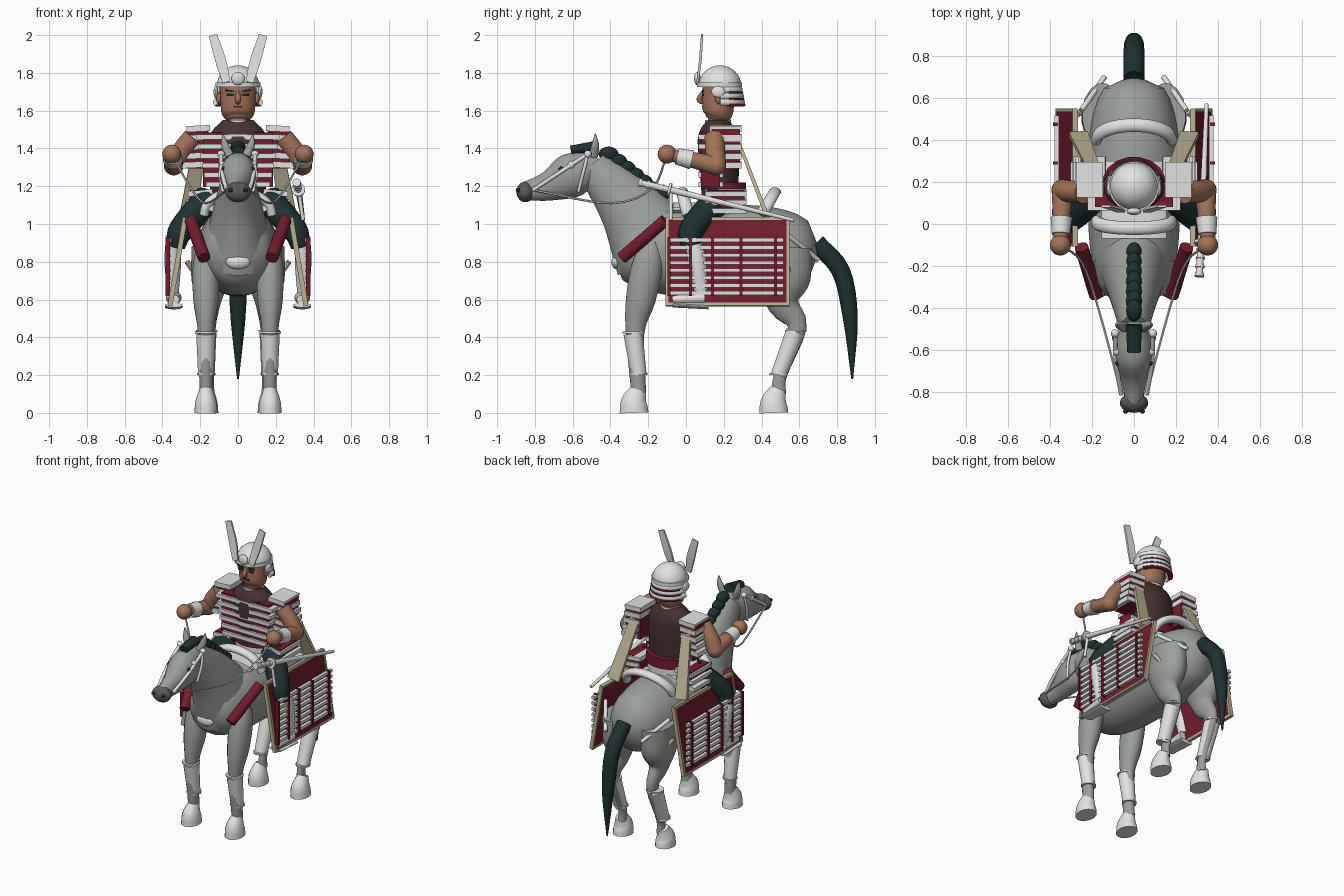
import bpy, bmesh, math
from mathutils import Vector, Matrix

default_cube = bpy.data.objects.get("Cube")
if default_cube:
    bpy.data.objects.remove(default_cube)

X_AXIS, Y_AXIS, Z_AXIS = Matrix.Identity(3)


def material(name, red, green, blue):
    mat = bpy.data.materials.new(name)
    mat.use_nodes = True
    colour = (red, green, blue, 1)
    mat.diffuse_color = colour
    mat.node_tree.nodes["Principled BSDF"].inputs["Base Color"].default_value = colour
    return mat


GREY = material("horse grey", .33, .35, .33)
WHITE = material("armour white", .76, .76, .76)
DARK = material("dark green", .014, .03, .03)
RED = material("dark red", .17, .012, .025)
BEIGE = material("strap beige", .5, .45, .3)
SKIN = material("skin", .36, .17, .1)
BROWN = material("dark brown", .06, .03, .03)
MUZZLE = material("muzzle grey", .1, .1, .09)


def finish(bm, name, mat, smooth=True):
    bmesh.ops.recalc_face_normals(bm, faces=bm.faces)
    mesh = bpy.data.meshes.new(name)
    bm.to_mesh(mesh)
    bm.free()
    mesh.materials.append(mat)
    obj = bpy.data.objects.new(name, mesh)
    bpy.context.collection.objects.link(obj)
    if smooth:
        bpy.ops.object.select_all(action='DESELECT')
        obj.select_set(True)
        bpy.context.view_layer.objects.active = obj
        bpy.ops.object.shade_smooth_by_angle(angle=math.radians(45))


def smooth_path(knots, steps):
    """Pass a rounded curve through the knots."""
    first, last = knots[0], knots[-1]
    padded = [first * 2 - knots[1], *knots, last * 2 - knots[-2]]
    for before, start, end, after in zip(padded, padded[1:], padded[2:], padded[3:]):
        leave, arrive = (end - before) / 2, (after - start) / 2
        for step in range(steps):
            t = step / steps
            ease = t * t * (3 - 2 * t)
            yield (start.lerp(end, ease) + leave * t * (1 - t) ** 2
                   - arrive * t * t * (1 - t))
    yield last


def loft(name, mat, path, radii, wide=1, ref=X_AXIS, sides=16, steps=4):
    """Skin oval rings along a path; wide scales each ring along the ref axis."""
    if isinstance(radii, float):
        radii = [radii] * len(path)
    knots = [Vector((*point, radius)) for point, radius in zip(path, radii)]
    rings = list(smooth_path(knots, steps))
    bm, previous = bmesh.new(), None
    for i, ring in enumerate(rings):
        ahead, behind = rings[min(i + 1, len(rings) - 1)], rings[max(i - 1, 0)]
        along = (ahead - behind).to_3d().normalized()
        across = (ref - along * along.dot(ref)).normalized()
        other = along.cross(across)
        verts = []
        for k in range(sides):
            angle = math.tau * (k + .5) / sides
            offset = across * math.cos(angle) * wide + other * math.sin(angle)
            verts.append(bm.verts.new(ring.to_3d() + offset * ring.w))
        if previous:
            for k in range(sides):
                bm.faces.new((previous[k - 1], previous[k], verts[k], verts[k - 1]))
        else:
            bm.faces.new(verts)
        previous = verts
    bm.faces.new(previous)
    finish(bm, name, mat, smooth=sides > 4)


def upright(x, *points):
    """A path of (y, z) points lying in one upright plane."""
    return [Vector((x, y, z)) for y, z in points]


def arc(centre, across, up, start=0, end=180, count=9):
    angles = [math.radians(start + (end - start) * i / (count - 1)) for i in range(count)]
    return [Vector(centre) + across * math.cos(a) + up * math.sin(a) for a in angles]


def ball(name, mat, centre, radius, stretch=(1, 1, 1)):
    bm = bmesh.new()
    place = Matrix.Translation(centre) @ Matrix.Diagonal((*stretch, 1))
    bmesh.ops.create_uvsphere(bm, u_segments=20, v_segments=12, radius=radius, matrix=place)
    finish(bm, name, mat)


def box(name, mat, centre, size, tilt=0):
    bm = bmesh.new()
    place = Matrix.Translation(centre) @ Matrix.Rotation(tilt, 4, 'Y')
    bmesh.ops.create_cube(bm, size=1, matrix=place @ Matrix.Diagonal((*size, 1)))
    finish(bm, name, mat, smooth=False)


# Horse body, neck and head
rump, chest = upright(0, (.7, .86), (-.39, .86))
body_path = [rump.lerp(chest, i / 20) for i in range(21)]
body_radii = [.245 * (1.001 - abs(i / 10 - 1) ** 3) ** (1 / 3) for i in range(21)]
loft("horse_body", GREY, body_path, body_radii, wide=.9, sides=24, steps=1)
loft("horse_neck", GREY, upright(0, (-.15, .86), (-.3, 1.09), (-.5, 1.31)), (.25, .17, .09), wide=.75, sides=24)
loft("horse_head", GREY, upright(0, (-.46, 1.33), (-.6, 1.26), (-.73, 1.2), (-.87, 1.17)),
     (.06, .12, .08, .045), wide=.8)
ball("horse_muzzle", MUZZLE, (0, -.85, 1.17), .05, stretch=(1.35, .95, 1.1))
ball("chest_ornament", WHITE, (0, -.365, .8), .05, stretch=(1.3, .6, .8))

# Mane, forelock and tail
crest, withers = upright(0, (-.41, 1.37), (-.14, 1.15))
for i in range(7):
    ball("mane_tuft", DARK, crest.lerp(withers, i / 6), .044, stretch=(.85, 1.2, .9))
loft("forelock", DARK, upright(0, (-.61, 1.39), (-.48, 1.41)), (.025, .03), wide=1.3)
loft("horse_tail", DARK, upright(0, (.69, .9), (.82, .75), (.87, .5), (.88, .18)), (.05, .05, .04, .005))

# Saddle
loft("saddle_seat", WHITE, upright(0, (-.07, 1.08), (.3, 1.08)), .035, wide=4.5)
for name, y, lean in (("pommel", .01, -.03), ("cantle", .4, .07)):
    rise = Vector((0, lean, .12))
    loft(name, WHITE, arc((0, y, 1.05), X_AXIS * .18, rise), .025, wide=1.3, ref=Y_AXIS)

# Rider torso, belt and chest armour
loft("rider_torso", BROWN, upright(0, (.18, 1.17), (.17, 1.45), (.17, 1.55)), (.1, .11, .06), wide=1.4)
loft("rider_hips", WHITE, upright(0, (.2, 1.05), (.2, 1.16)), .11, wide=1.3)
loft("rider_belt", RED, upright(0, (.2, 1.15), (.2, 1.22)), .12, wide=1.25)
loft("collar", WHITE, upright(0, (.17, 1.52), (.17, 1.55)), .07)
box("chest_backing", RED, (0, .13, 1.34), (.37, .1, .29))
for i in range(6):
    box("chest_plate", WHITE, (0, .13, 1.46 - i * .05), (.44 - i * .02, .13, .026))

# Rider head and helmet
loft("neck", SKIN, upright(0, (.17, 1.5), (.17, 1.6)), .055)
loft("rider_head", SKIN, upright(0, (.16, 1.55), (.17, 1.6), (.17, 1.75)), (.055, .083, .085), wide=1.1)
loft("nose", SKIN, upright(0, (.09, 1.7), (.07, 1.66), (.09, 1.64)), (.01, .016, .01), sides=8)
box("mouth", DARK, (0, .088, 1.62), (.05, .009, .009))
dome = arc((0, .11, 1.73), Y_AXIS, Z_AXIS, 0, 89) 
loft("helmet_bowl", WHITE, [(0, .18, 1.73 + (p.z - 1.73) * .11) for p in dome],
     [(p.y - .11) * .114 for p in dome], sides=24, steps=1)
loft("helmet_band", WHITE, upright(0, (.178, 1.725), (.178, 1.75)), .12, sides=24)
ball("helmet_disc", WHITE, (0, .06, 1.77), .035, stretch=(1, .5, 1))
for i in range(3):
    reach, centre = .108 + i * .006, Vector((0, .18, 1.71 - i * .033))
    guard = arc(centre, X_AXIS * reach, Y_AXIS * reach)
    loft("neck_guard", WHITE, guard, .012, wide=1.4, ref=Z_AXIS)
    lacing = [point - Z_AXIS * .015 for point in guard[1:-1]]
    loft("neck_guard_lacing", RED, lacing, .016, wide=.5, ref=Z_AXIS)

# Sword on the left hip
pommel_end, guard_spot, tip = Vector((.31, -.25, 1.22)), Vector((.32, -.08, 1.18)), Vector((.345, .57, 1.02))
loft("scabbard", WHITE, [guard_spot, tip], (.018, .01))
loft("sword_grip", WHITE, [pommel_end, guard_spot], .017)
loft("sword_guard", WHITE, [guard_spot, guard_spot.lerp(pommel_end, .08)], .036)
for i in range(4):
    wrap = pommel_end.lerp(guard_spot, i / 4)
    loft("grip_wrap", WHITE, [wrap, wrap.lerp(guard_spot, .1)], .022)
loft("sword_tassel", WHITE, [guard_spot, guard_spot + Vector((.025, 0, -.16))], .01)

# Left-hand parts from here on are mirrored to the right
single_parts = set(bpy.data.objects)

# Horse legs
loft("front_leg", GREY, upright(.17, (-.17, .95), (-.2, .8), (-.24, .6), (-.27, .42), (-.25, .1)),
     (.02, .08, .08, .05, .04), wide=.85)
loft("rear_leg", GREY, upright(.15, (.52, .88), (.51, .7), (.52, .57), (.59, .45), (.5, .2), (.49, .1)),
     (.15, .15, .085, .05, .035, .04), wide=.65)
for end, (knee, ankle) in (("front", upright(.17, (-.28, .42), (-.25, .2))),
                           ("rear", upright(.165, (.58, .43), (.49, .2)))):
    loft(end + "_stocking", WHITE, [knee, ankle], (.052, .042))
    for level, spot, radius in (("upper", knee, .058), ("lower", ankle, .048)):
        loft(f"{end}_{level}_cuff", WHITE, [spot, spot + Z_AXIS * .01], radius)
    sole = Vector((ankle.x, ankle.y - .025, 0))
    loft(end + "_hoof", WHITE, [sole, sole + Z_AXIS * .06, ankle - Z_AXIS * .07], (.078, .07, .04), wide=.8)

# Horse face and bridle
poll, jaw, bit = Vector((.09, -.52, 1.37)), Vector((.08, -.57, 1.17)), Vector((.06, -.81, 1.18))
hand = Vector((.35, -.1, 1.37))
loft("horse_ear", GREY, [(.045, -.49, 1.36), (.07, -.48, 1.42), (.08, -.48, 1.48)], (.025, .02, .002))
ball("horse_eye", DARK, (.073, -.66, 1.29), .015)
ball("nostril", DARK, (.04, -.89, 1.18), .012)
loft("cheek_strap", WHITE, [bit, poll.lerp(bit, .5) + X_AXIS * .01, poll], .011)
loft("jaw_strap", WHITE, [poll, poll.lerp(jaw, .5) + X_AXIS * .01, jaw], .009)
for t in (0, .3):
    ball("bridle_knot", WHITE, poll.lerp(bit, t), .02)
loft("rein", WHITE, [bit, (.17, -.4, 1.11), (.25, -.18, 1.19), hand], .006, sides=6)

# Harness rolls, rods and straps
loft("chest_roll", RED, [(.25, -.11, 1.02), (.18, -.34, .82)], .033)
loft("rump_rod", WHITE, [(.25, .54, .94), (.14, .7, .81)], .013)
loft("long_strap", BEIGE, [(.2, .28, 1.43), (.265, .43, 1.04)], (.012, .016), wide=4, sides=4)
loft("girth", BEIGE, [(.27, .52, .8), (.2, .57, .7)], .014)

# Sloping side panel with beige frame, lacing bars and red cords
tilt, centre = -.17, Vector((.32, .22, .8))
slope = Matrix.Rotation(tilt, 3, 'Y') @ Z_AXIS
box("panel", RED, centre, (.016, .63, .46), tilt)
for way in (1, -1):
    box("panel_rail", BEIGE, centre + slope * way * .23, (.026, .65, .016), tilt)
    box("panel_post", BEIGE, centre + Y_AXIS * way * .32, (.026, .016, .47), tilt)
for i in range(8):
    box("panel_bar", WHITE, (.367, .215, .915 - i * .04), (.022, .6, .02))
for y in (-.09, .025, .14, .29, .475):
    box("panel_cord", RED, (.373, y, .775), (.024, .016, .31))

# Shoulder guards and thigh skirt
box("shoulder_core", RED, (.215, .21, 1.4), (.115, .15, .21))
for i in range(5):
    box("shoulder_plate", WHITE, (.21 + i * .007, .21, 1.505 - i * .048), (.125, .17, .032), tilt=.05)
box("skirt_core", RED, (.2, .21, 1.12), (.11, .2, .12))
for i in range(3):
    box("skirt_plate", WHITE, (.2 + i * .012, .21, 1.165 - i * .045), (.13, .22, .028), tilt=.1)

# Arms
shoulder, elbow = Vector((.24, .15, 1.46)), Vector((.34, .16, 1.31))
loft("upper_arm", SKIN, [shoulder, shoulder.lerp(elbow, .5) + X_AXIS * .01, elbow], .053, ref=Y_AXIS)
loft("forearm", SKIN, [elbow, hand], (.052, .032))
loft("cuff", WHITE, [elbow.lerp(hand, .5), elbow.lerp(hand, .8)], (.052, .044))
ball("elbow", SKIN, elbow, .053)
ball("hand", SKIN, hand, .05)

# Legs, shin guards and stirrups
loft("thigh", DARK, [(.16, .17, 1.13), (.3, .03, .97), (.33, .03, .88)], (.08, .068, .05))
loft("shin_guard", WHITE, upright(.345, (.04, .89), (.06, .8), (.08, .63)), (.045, .05, .035), wide=.9)
loft("foot", WHITE, upright(.34, (.1, .61), (-.07, .6)), (.035, .025), wide=1.2)
loft("stirrup", WHITE, upright(.34, (-.07, .57), (.12, .56)), .012, wide=4)

# Face details and helmet horns
box("eye", DARK, (.04, .088, 1.685), (.036, .009, .014))
box("eyebrow", DARK, (.042, .088, 1.705), (.048, .009, .009), tilt=-.15)
ball("ear", SKIN, (.1, .175, 1.665), .03, stretch=(.5, .7, 1))
ball("helmet_wing", WHITE, (.118, .17, 1.7), .03, stretch=(.4, 1.2, 1))
loft("helmet_horn", WHITE, [(.062, .06, 1.75), (.09, .075, 1.86), (.133, .085, 2)],
     (.007, .01, .008), wide=4, sides=4)

for obj in set(bpy.data.objects) - single_parts:
    obj.modifiers.new("mirror", 'MIRROR')
